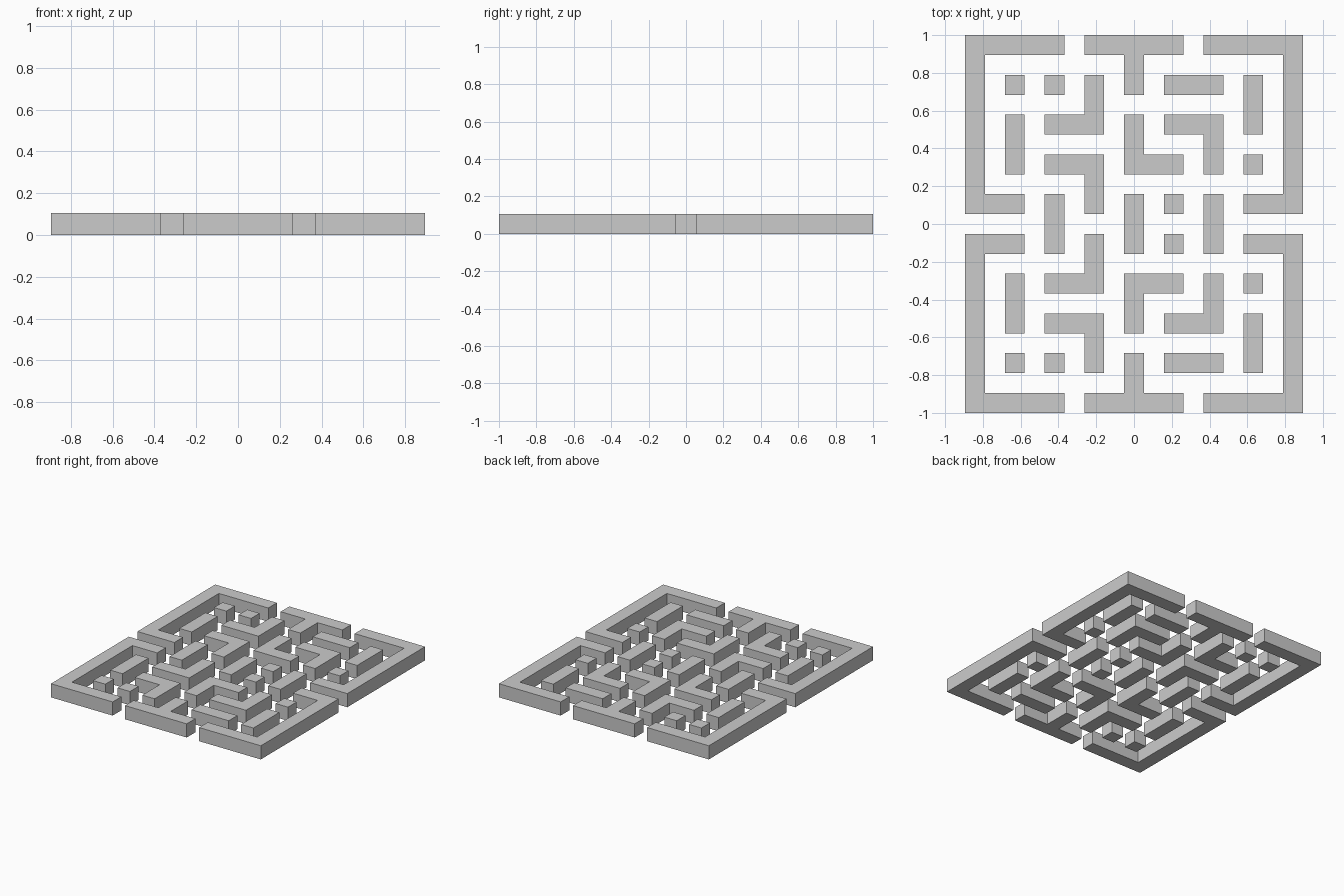
import bpy, bmesh

if "Cube" in bpy.data.objects:
    bpy.data.objects.remove(bpy.data.objects["Cube"])

C = 2 / 19  # one maze cell: 17 x 19 cells over the whole plan


def cells_on(path):
    """Every grid cell that a right-angled path passes through."""
    cells = {path[0]}
    for (x0, y0), (x1, y1) in zip(path, path[1:]):
        n = max(abs(x1 - x0), abs(y1 - y0))
        for k in range(n + 1):
            cells.add((x0 + (x1 - x0) * k // n, y0 + (y1 - y0) * k // n))
    return cells


def wall(name, *paths, flip=1):
    """One solid wall, one cell thick and one cell high."""
    bm = bmesh.new()
    for i, j in sorted(set().union(*map(cells_on, paths))):
        bm.faces.new([bm.verts.new(((i + a) * C, (j * flip + b) * C, 0))
                      for a, b in ((-.5, -.5), (.5, -.5), (.5, .5), (-.5, .5))])
    bmesh.ops.remove_doubles(bm, verts=bm.verts[:], dist=1e-4)
    bmesh.ops.dissolve_limit(bm, angle_limit=0.01, verts=bm.verts[:], edges=bm.edges[:])
    ext = bmesh.ops.extrude_face_region(bm, geom=bm.faces[:])["geom"]
    bmesh.ops.translate(bm, vec=(0, 0, C),
                        verts=[v for v in ext if isinstance(v, bmesh.types.BMVert)])
    bmesh.ops.recalc_face_normals(bm, faces=bm.faces[:])
    mesh = bpy.data.meshes.new(name)
    bm.to_mesh(mesh)
    bm.free()
    bpy.context.collection.objects.link(bpy.data.objects.new(name, mesh))


# Walls of the back half, as cell-centre paths; the front half mirrors them
half = {
    "outer_wall_left": [[(-4, 9), (-8, 9), (-8, 1), (-6, 1)]],
    "outer_wall_right": [[(4, 9), (8, 9), (8, 1), (6, 1)]],
    "outer_wall_tee": [[(-2, 9), (2, 9)], [(0, 9), (0, 7)]],
    "corner_post_outer": [[(-6, 7)]],
    "corner_post_inner": [[(-4, 7)]],
    "left_bar": [[(-6, 5), (-6, 3)]],
    "left_hook_outer": [[(-2, 7), (-2, 5), (-4, 5)]],
    "left_hook_inner": [[(-4, 3), (-2, 3), (-2, 1)]],
    "middle_hook": [[(0, 5), (0, 3), (2, 3)]],
    "right_hook": [[(2, 5), (4, 5), (4, 3)]],
    "right_cross_bar": [[(2, 7), (4, 7)]],
    "right_bar": [[(6, 7), (6, 5)]],
    "right_post": [[(6, 3)]],
    "centre_post": [[(2, 1)]],
}
for name, paths in half.items():
    wall(name + "_back", *paths)
    wall(name + "_front", *paths, flip=-1)

# Bars that cross the centre line
for name, x in (("left", -4), ("middle", 0), ("right", 4)):
    wall("centre_bar_" + name, [(x, -1), (x, 1)])
